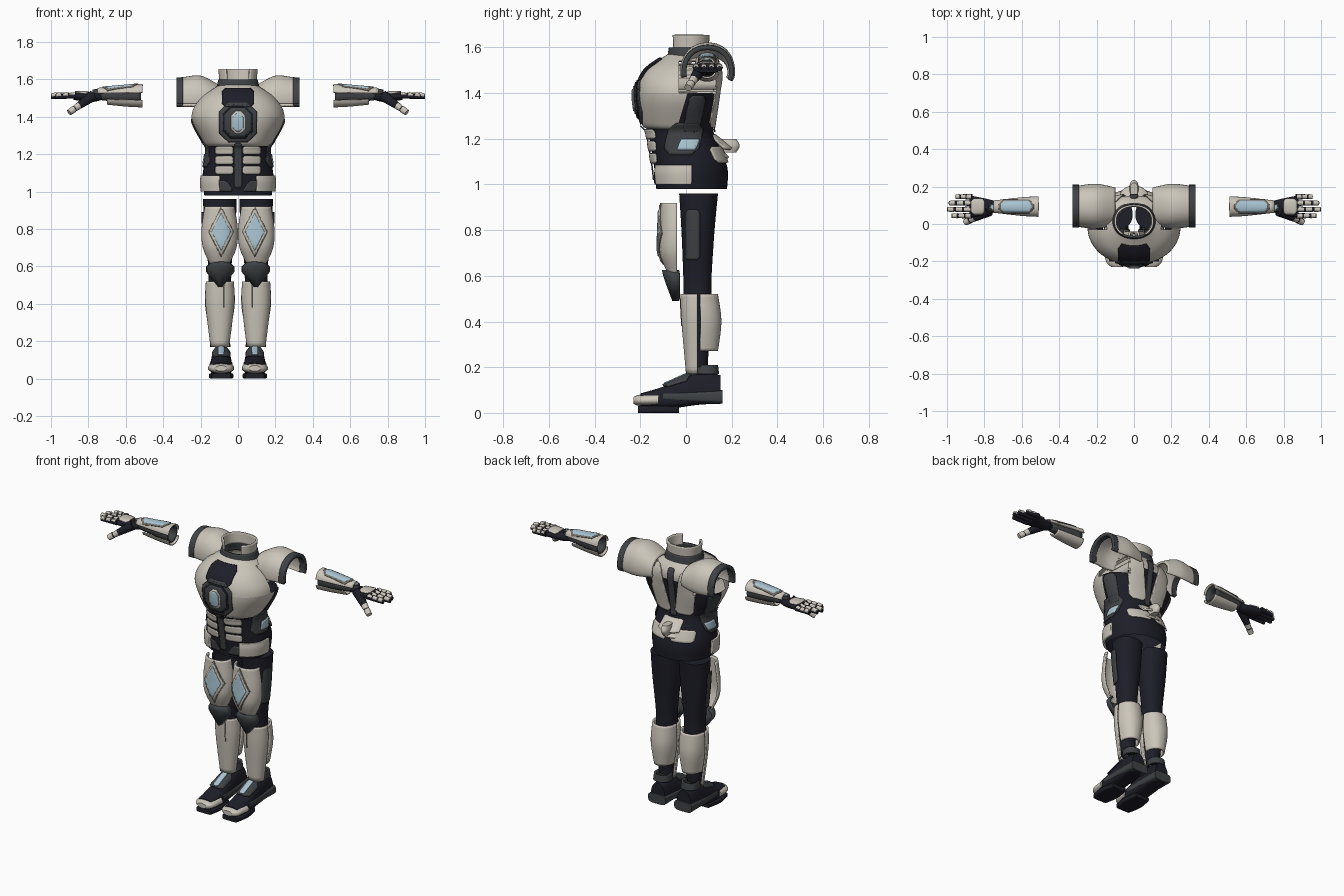
import bpy, bmesh
from math import sin, cos, radians, copysign
from mathutils import Vector
from mathutils.bvhtree import BVHTree

cube = bpy.data.objects.get("Cube")
if cube:
    bpy.data.objects.remove(cube, do_unlink=True)


def material(name, red, green, blue):
    mat = bpy.data.materials.new(name)
    mat.use_nodes = True
    colour = (red, green, blue, 1)
    mat.diffuse_color = colour
    shader = next(node for node in mat.node_tree.nodes if node.type == "BSDF_PRINCIPLED")
    shader.inputs["Base Color"].default_value = colour
    return mat


WHITE = material("warm white armour", .6, .56, .49)
NAVY = material("dark navy suit", .013, .013, .022)
GREY = material("charcoal trim", .05, .055, .06)
BLUE = material("pale blue panel", .4, .56, .65)
TAUPE = material("taupe seam", .2, .18, .15)

# Arcs for open shells, in degrees around the ring
FRONT, BACK, ARCH = (180, 360), (6, 174), (-25, 194)


def finish(name, bm, mats, mirror=True, shell=0, side=-1):
    mesh = bpy.data.meshes.new(name)
    bm.to_mesh(mesh)
    bm.free()
    for mat in mats:
        mesh.materials.append(mat)
    ob = bpy.data.objects.new(name, mesh)
    bpy.context.collection.objects.link(ob)
    if shell:
        solid = ob.modifiers.new("thickness", "SOLIDIFY")
        solid.thickness, solid.offset = shell, side
    if mirror:
        ob.modifiers.new("mirror", "MIRROR")
    return ob


def smooth_rings(rings, steps):
    """Catmull-Rom in-betweens of the ring values."""
    last = len(rings) - 1
    for i in range(last):
        before, start, end, after = (Vector(rings[max(0, min(last, i + k))]) for k in (-1, 0, 1, 2))
        pull, push = (end - before) / 2, (after - start) / 2
        for s in range(steps):
            t = s / steps
            ease = t * t * (3 - 2 * t)
            yield start.lerp(end, ease) + pull * t * (1 - t) ** 2 - push * t * t * (1 - t)
    yield rings[last]


def slice_mesh(bm, point, normal):
    geom = bm.verts[:] + bm.edges[:] + bm.faces[:]
    bmesh.ops.bisect_plane(bm, geom=geom, plane_co=point, plane_no=normal)


def loft(name, mats, at, rings, axis="Z", arc=None, seg=40, power=2.2, steps=6, caps=False,
         cuts=(), paint=None, drop=None, mirror=True, shell=0):
    """Rings are (position, width, low depth, high depth); a missing value repeats the one before."""
    bm = bmesh.new()
    start, end = arc or (0, 360)
    count = seg + 1 if arc else seg
    padded = [list(ring) + [ring[-1]] * (4 - len(ring)) for ring in rings]
    rows = []
    for t, width, low, high in smooth_rings(padded, steps):
        row = []
        for k in range(count):
            angle = radians(start + (end - start) * k / seg)
            c, s = cos(angle), sin(angle)
            a = at[0] + width * copysign(abs(c) ** (2 / power), c)
            b = at[1] + (high if s > 0 else low) * copysign(abs(s) ** (2 / power), s)
            row.append(bm.verts.new({"Z": (a, b, t), "X": (t, a, b), "Y": (a, t, b)}[axis]))
        rows.append(row)
    for lower, upper in zip(rows, rows[1:]):
        for k in range(seg):
            n = (k + 1) % count
            bm.faces.new((lower[k], lower[n], upper[n], upper[k]))
    if caps:
        bm.faces.new(rows[0][::-1])
        bm.faces.new(rows[-1])
    if axis == "Y":
        bmesh.ops.reverse_faces(bm, faces=bm.faces[:])
    for point, normal in cuts:
        slice_mesh(bm, point, normal)
    if drop:
        gone = [face for face in bm.faces if drop(face.calc_center_median())]
        bmesh.ops.delete(bm, geom=gone, context="FACES")
    if paint:
        for face in bm.faces:
            face.material_index = paint(face.calc_center_median())
    return finish(name, bm, mats, mirror, shell)


def diamond(u, v, w, h):
    return [(u - w, v), (u, v - h), (u + w, v), (u, v + h)]


def panel(u, v, w, h, corner=.4, lean=0):
    """Eight-sided panel of half width w and half height h, sheared by lean."""
    c = corner * min(w, h)
    quarter = [(w, h - c), (w - c, h)]
    right = [(x, -y) for x, y in reversed(quarter)] + quarter
    ring = right + [(-x, y) for x, y in reversed(right)]
    return [(u + x + lean * y, v + y) for x, y in ring]


VIEWS = {"front": (lambda u, v: (u, -2, v), (0, 1, 0)), "back": (lambda u, v: (u, 2, v), (0, -1, 0)),
         "side": (lambda u, v: (2, u, v), (-1, 0, 0)), "top": (lambda u, v: (u, v, 2), (0, 0, -1))}


def plate(name, mat, target, view, outline, layer=0, mirror=True):
    """Thin plate: an outline projected onto the target part."""
    place, direction = VIEWS[view]
    aim = Vector(direction)
    source = bmesh.new()
    source.from_mesh(target.data)
    tree = BVHTree.FromBMesh(source)
    source.free()
    bm = bmesh.new()
    bm.faces.new([bm.verts.new(place(u, v)) for u, v in outline])
    cell = .012
    for normal in (Vector((1, 0, 0)), Vector((0, 1, 0)), Vector((0, 0, 1))):
        spans = [vert.co.dot(normal) for vert in bm.verts]
        for k in range(1, int((max(spans) - min(spans)) / cell) + 1):
            slice_mesh(bm, normal * (min(spans) + k * cell), normal)
    for vert in bm.verts[:]:
        hit = tree.ray_cast(vert.co, aim)[0]
        if hit is None:
            bm.verts.remove(vert)
        else:
            vert.co = hit - aim * (.002 + .004 * layer)
    bm.normal_update()
    bmesh.ops.reverse_faces(bm, faces=[face for face in bm.faces if face.normal.dot(aim) > 0])
    return finish(name, bm, [mat], mirror, .006, 1)


def tubes(name, mat, parts):
    bm = bmesh.new()
    for start, end, wide, narrow in parts:
        start, end = Vector(start), Vector(end)
        matrix = (end - start).to_track_quat("Z", "Y").to_matrix().to_4x4()
        matrix.translation = (start + end) / 2
        bmesh.ops.create_cone(bm, cap_ends=True, segments=12, radius1=wide, radius2=narrow,
                              depth=(end - start).length, matrix=matrix)
    return finish(name, bm, [mat])


# Torso: one open shell, white chest over a dark suit, with arm holes
chest, armpit, yoke, hole_front, hole_back = 1.245, 1.4, 1.46, -.03, .12
slope = .3


def is_white(c):
    return int(c.z > yoke or (c.z > chest and c.y < slope * (c.z - chest) - .04))


def in_arm_hole(c):
    return abs(c.x) > .14 and armpit < c.z < 1.54 and hole_front < c.y < hole_back


torso = loft("torso", [NAVY, WHITE], (0, 0), [
    (.98, .18, .13, .18), (1.08, .19, .14, .18), (1.2, .17, .16, .13), (1.24, .17, .17, .12),
    (1.27, .19, .195, .12), (1.4, .25, .215, .14), (1.5, .2, .18, .15), (1.57, .1, .08, .1)],
    seg=72, mirror=False, paint=is_white, drop=in_arm_hole,
    cuts=[((0, 0, z), (0, 0, 1)) for z in (chest, armpit, yoke)]
    + [((0, y, 0), (0, 1, 0)) for y in (hole_front, hole_back)] + [((0, -.04, chest), (0, 1, -slope))])
neck = (0, .015)
loft("collar_base", [GREY], neck, [(1.54, .12, .1), (1.6, .105, .09)], mirror=False, shell=.012)
loft("collar", [WHITE], neck, [(1.59, .1, .085), (1.655, .105, .088)], arc=(-55, 235), mirror=False, shell=.01)

# Chest ornaments
plate("throat_panel", NAVY, torso, "front", panel(0, 1.5, .085, .05), 0, False)
for layer, (mat, size) in enumerate(((GREY, .1), (NAVY, .08), (GREY, .072))):
    plate(f"chest_frame_{layer}", mat, torso, "front", panel(0, 1.37, size, size + .005, .5), layer, False)
plate("gem_frame", WHITE, torso, "front", panel(0, 1.37, .037, .06, .7), 3, False)
plate("gem", BLUE, torso, "front", panel(0, 1.37, .028, .048, .7), 4, False)

# Abdomen, hips and flanks
plate("belly_strip", GREY, torso, "front", panel(0, 1.14, .02, .12), 1, False)
for row in range(3):
    plate(f"belly_plate_{row}", WHITE, torso, "front", panel(.072, 1.115 + row * .053, .047, .022), 2)
plate("groin_trim", GREY, torso, "front", panel(.08, 1.03, .04, .03, lean=.6))
loft("hip_plate", [WHITE], (0, 0), [(1, .2, .15), (1.05, .204, .155), (1.085, .2, .152)], arc=(-62, 8), shell=.014)
plate("flank_panel", GREY, torso, "side", panel(-.01, 1.2, .075, .07, lean=.2))
plate("flank_riser", GREY, torso, "side", panel(.035, 1.31, .035, .08, lean=.2))
plate("flank_light", BLUE, torso, "side", panel(.01, 1.175, .04, .024, .2, .4), 1)

# Back
plate("spine_strip", GREY, torso, "back", panel(0, 1.38, .02, .15), 0, False)
plate("shoulder_blade_plate", WHITE, torso, "back", panel(.095, 1.39, .055, .14, lean=.2), 1)
plate("lower_back_plate", WHITE, torso, "back", panel(.08, 1.13, .065, .035), 1)
for row in range(2):
    z = 1.12 + row * .04
    loft(f"back_flare_{row}", [WHITE], (0, 0), [(z, .12, .1, .19 + row * .015), (z + .06, .11, .1, .13)],
         arc=(55, 125), mirror=False, shell=.012)
loft("back_hub", [WHITE], (0, .19), [(1.14, .02, .05, .03), (1.17, .025, .05, .045), (1.2, .02, .05, .03)],
     caps=True, mirror=False)

# Shoulder arches
shoulder = (.095, 1.49)
loft("shoulder", [WHITE], shoulder, [(.1, .1, .06, .08), (.2, .12, .08, .13), (.3, .11, .08, .12)],
     "X", ARCH, shell=.014)
loft("shoulder_rim", [GREY], shoulder, [(.295, .115, .08, .122), (.33, .115, .08, .12)], "X", ARCH, shell=.022)

# Forearms
loft("forearm_core", [GREY], (.093, 1.515), [(.52, .05), (.74, .025)], "X", shell=.01)
sleeve = loft("forearm_top", [WHITE], (.093, 1.522), [(.51, .055), (.6, .05, .045), (.75, .033)], "X", BACK, shell=.007)
loft("forearm_bottom", [WHITE], (.093, 1.505), [(.51, .055), (.6, .05), (.7, .04)], "X", (195, 345), shell=.007)
plate("forearm_seam", TAUPE, sleeve, "top", panel(.63, .093, .095, .036, .7), -1)
plate("forearm_light", BLUE, sleeve, "top", panel(.63, .093, .085, .03, .7), -.6)

# Hands
tubes("wrist_disc", GREY, [((.755, .09, 1.5), (.755, .09, 1.545), .025, .022)])
tubes("wrist_light", BLUE, [((.755, .09, 1.54), (.755, .09, 1.55), .014, .012)])
palm = loft("palm", [NAVY], (.093, 1.51), [(.73, .025, .02), (.78, .04, .03, .02), (.88, .06, .02)], "X", caps=True)
plate("hand_back_plate", WHITE, palm, "top", panel(.835, .093, .036, .042))
knuckle, height = .865, 1.513
fingers, finger_plates = [], []
for i, length in enumerate((.11, .135, .125, .09)):
    y = .044 + i * .034
    fingers.append(((knuckle, y, height), (knuckle + length, y, height - .006), .0155, .011))
    for part in range(3):
        x = knuckle + length * (.06 + part / 3)
        finger_plates.append(((x, y, height + .005), (x + length / 4, y, height + .002), .0135, .012))
tubes("fingers", NAVY, fingers)
tubes("finger_plates", WHITE, finger_plates)
root, tip = Vector((.775, .07, height)), Vector((.9, .01, 1.425))
tubes("thumb", NAVY, [(root, tip, .03, .013)])
tubes("thumb_plates", WHITE, [(root.lerp(tip, s), root.lerp(tip, s + .2), .023 - s / 200, .017) for s in (.58, .82)])

# Legs
leg = (.097, .05)
suit = loft("leg_suit", [NAVY], leg, [(.2, .045), (.5, .06), (.6, .062), (.8, .083, .07, .075), (.96, .09, .08, .09)],
            caps=True)
plate("outer_thigh_panel", GREY, suit, "side", panel(.03, .78, .03, .11), 1)
thigh = loft("thigh_plate", [WHITE], (.098, -.04), [(.61, .05, .04), (.7, .09, .075), (.8, .097, .075),
             (.92, .08, .07)], arc=FRONT, shell=.01)
for layer, (mat, grow) in enumerate(((TAUPE, 1.07), (WHITE, 1), (BLUE, .8))):
    plate(f"thigh_diamond_{layer}", mat, thigh, "front", diamond(.09, .785, .062 * grow, .125 * grow), layer - 1)
loft("knee_guard", [GREY], (.095, -.03), [(.49, .01, .03), (.57, .075, .06), (.6, .075, .07), (.625, .05, .075)],
     arc=FRONT, seg=6, power=2, steps=1, shell=.015)
shin = loft("shin_plate", [WHITE], leg, [(.17, .05), (.4, .077, .07), (.52, .075)], arc=FRONT, shell=.01)
plate("shin_seam", TAUPE, shin, "front", panel(.075, .44, .002, .06), -1)
loft("calf_plate", [WHITE], leg, [(.27, .06, .09), (.4, .08, .105), (.52, .075, .09)], arc=BACK, shell=.01)
loft("ankle_band", [GREY], (.095, .09), [(.17, .055), (.21, .05)], shell=.012)

# Feet
foot = loft("foot", [NAVY], (.09, .055), [(-.2, .05, .03), (-.1, .06, .04, .06), (.05, .055, .02, .12),
            (.15, .05, .015, .11)], "Y", power=2.5, caps=True)
loft("toe_cap", [WHITE], (.09, .055), [(-.23, .03, .015), (-.2, .06, .025), (-.12, .07, .025, .035)], "Y", caps=True)
loft("toe_sole", [NAVY], (.09, .015), [(-.21, .05, .015), (-.12, .065, .015), (-.03, .05, .015)], "Y", power=6, caps=True)
loft("heel_guard", [GREY], (.09, .07), [(-.1, .06, .02), (.04, .062, .025), (.16, .06, .03, .03)],
     "Y", power=4, caps=True)
plate("instep_plate", GREY, foot, "top", panel(.09, -.04, .045, .06), 1)
plate("instep_light", BLUE, foot, "top", panel(.09, -.045, .016, .05), 2)

# Smooth shading with sharp edges kept
for ob in bpy.context.collection.objects:
    if ob.type == "MESH":
        bpy.ops.object.select_all(action="DESELECT")
        ob.select_set(True)
        bpy.context.view_layer.objects.active = ob
        bpy.ops.object.shade_smooth_by_angle(angle=radians(38))
